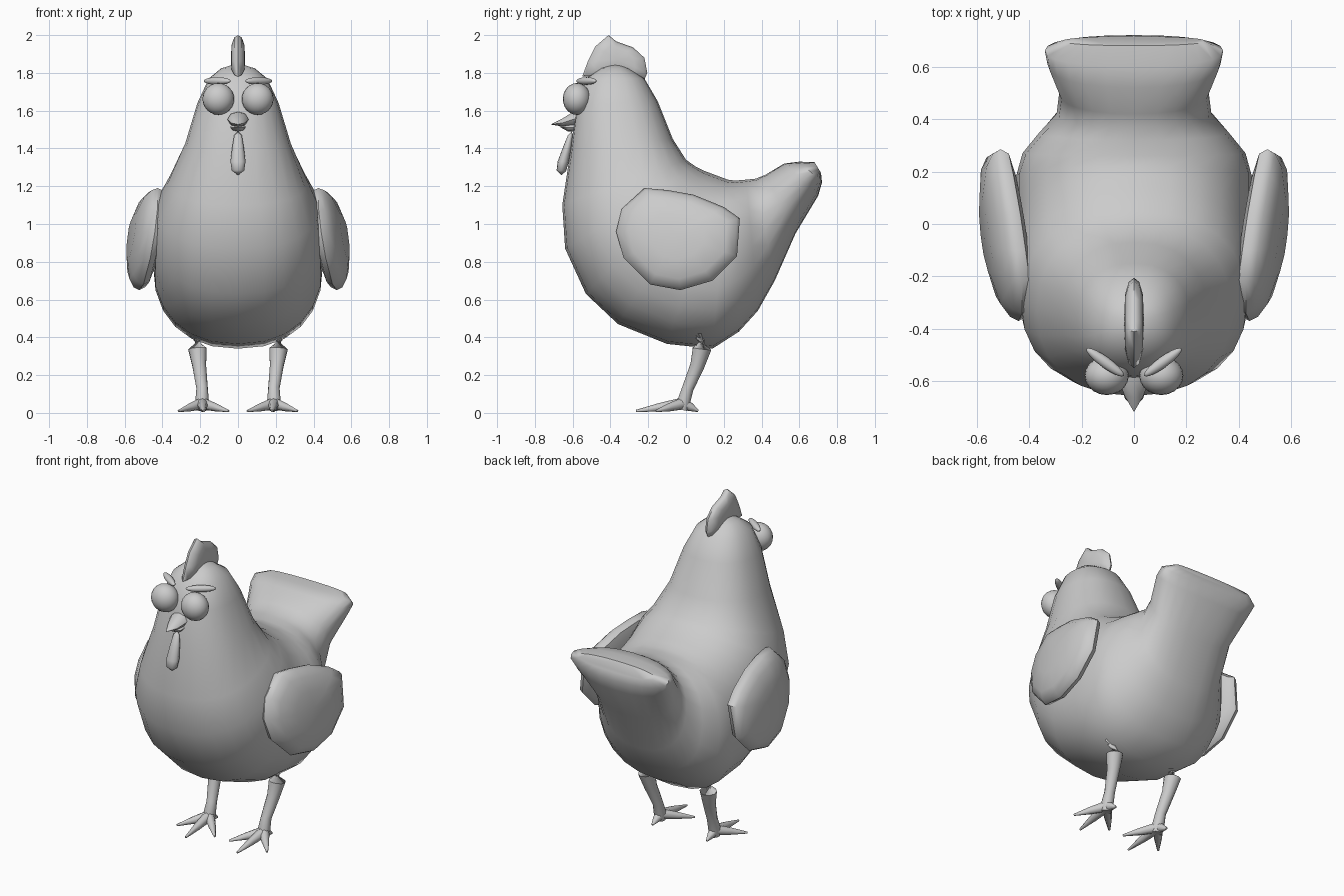
import bpy, bmesh, math
from mathutils import Vector, Matrix

if "Cube" in bpy.data.objects:
    bpy.data.objects.remove(bpy.data.objects["Cube"])


def finish(name, bm, mirror=False, angle=50):
    bmesh.ops.remove_doubles(bm, verts=bm.verts, dist=1e-5)
    bmesh.ops.recalc_face_normals(bm, faces=bm.faces)
    me = bpy.data.meshes.new(name)
    bm.to_mesh(me)
    bm.free()
    for p in me.polygons:
        p.use_smooth = True
    me.set_sharp_from_angle(angle=math.radians(angle))
    ob = bpy.data.objects.new(name, me)
    bpy.context.collection.objects.link(ob)
    if mirror:
        ob.modifiers.new("Mirror", 'MIRROR')
    return ob


def skin(bm, rings):
    """Bridge rings of points; close open ends."""
    vs = [[bm.verts.new(p) for p in r] for r in rings]
    n = len(vs[0])
    for a, b in zip(vs, vs[1:]):
        for i in range(n):
            j = (i + 1) % n
            bm.faces.new((a[i], a[j], b[j], b[i]))
    for ring, pts in ((vs[0], rings[0]), (vs[-1], rings[-1])):
        if (Vector(pts[0]) - Vector(pts[n // 2])).length > 1e-4:
            bm.faces.new(ring)


def power(v, e):
    return math.copysign(abs(v) ** e, v)


def section_loft(name, sections, n=20, exp=2.0, angle=50):
    """Sections: (y, z) one side, (y, z) other side, half width in x."""
    bm = bmesh.new()
    rings = []
    for ya, za, yb, zb, w in sections:
        ring = []
        for i in range(n):
            t = 2 * math.pi * i / n
            c, s = power(math.cos(t), 2 / exp), power(math.sin(t), 2 / exp)
            ring.append((w * s, (ya + yb) / 2 + c * (ya - yb) / 2,
                         (za + zb) / 2 + c * (za - zb) / 2))
        rings.append(ring)
    skin(bm, rings)
    return finish(name, bm, angle=angle)


def lens(name, outline, layers, centre_x, mirror=False):
    """Side outline swollen into a pad; layers are (scale, x offset)."""
    bm = bmesh.new()
    cy = sum(p[0] for p in outline) / len(outline)
    cz = sum(p[1] for p in outline) / len(outline)
    rings = []
    for s, dx in layers:
        pts = [(cy + s * (y - cy), cz + s * (z - cz)) for y, z in outline]
        rings.append([(centre_x(y, z) + dx, y, z) for y, z in pts])
    skin(bm, rings)
    return finish(name, bm, mirror)


def tube(bm, path, n=8):
    """Path of (x, y, z, radius)."""
    pts = [Vector(p[:3]) for p in path]
    rings = []
    for i, p in enumerate(pts):
        d = pts[min(i + 1, len(pts) - 1)] - pts[max(i - 1, 0)]
        q = d.to_track_quat('Z', 'Y')
        r = path[i][3]
        rings.append([p + q @ Vector((r * math.cos(2 * math.pi * k / n),
                                      r * math.sin(2 * math.pi * k / n), 0)) for k in range(n)])
    skin(bm, rings)


def ellipsoid(name, loc, scale, rot_z=0.0):
    bm = bmesh.new()
    m = Matrix.Translation(loc) @ Matrix.Rotation(rot_z, 4, 'Z') @ Matrix.Diagonal((*scale, 1))
    bmesh.ops.create_uvsphere(bm, u_segments=20, v_segments=12, radius=1, matrix=m)
    return finish(name, bm, mirror=True)


# Body: sections sweep from the head, round the belly, out to the tail
section_loft("body", [
    (-.37, 1.852, -.37, 1.852, 0),
    (-.30, 1.822, -.45, 1.825, .09),
    (-.22, 1.77, -.53, 1.77, .155),
    (-.15, 1.65, -.58, 1.63, .215),
    (-.07, 1.45, -.61, 1.40, .28),
    (0, 1.34, -.655, 1.10, .37),
    (.05, 1.305, -.64, .87, .43),
    (.10, 1.28, -.53, .63, .45),
    (.14, 1.265, -.36, .47, .45),
    (.18, 1.25, -.10, .365, .45),
    (.22, 1.235, .14, .34, .45),
    (.26, 1.23, .28, .43, .425),
    (.32, 1.235, .38, .54, .36),
    (.37, 1.24, .47, .70, .295),
    (.42, 1.26, .58, .95, .285),
    (.52, 1.32, .70, 1.15, .33),
    (.60, 1.33, .72, 1.22, .34),
    (.68, 1.328, .715, 1.27, .27)], n=24, exp=2.3)

# Wings
lens("wings",
     [(-.22, 1.19), (-.1, 1.18), (.04, 1.155), (.2, 1.09), (.285, 1.03), (.27, .83),
      (.14, .70), (-.03, .65), (-.19, .68), (-.33, .82), (-.37, .96), (-.34, 1.08)],
     [(0, .09), (.45, .085), (.8, .06), (.95, .03), (1, 0), (.95, -.03), (.7, -.05), (0, -.06)],
     lambda y, z: .485 + .12 * (y + .04) - .14 * (z - .92), mirror=True)

# Comb
lens("comb",
     [(-.55, 1.78), (-.52, 1.86), (-.48, 1.94), (-.41, 2.0), (-.37, 1.967), (-.28, 1.935),
      (-.22, 1.88), (-.205, 1.80), (-.22, 1.765), (-.38, 1.78)],
     [(0, .038), (.6, .034), (.9, .02), (1, 0), (.9, -.02), (.6, -.034), (0, -.038)],
     lambda y, z: 0)

# Eyes and brows
ellipsoid("eyes", (.104, -.578, 1.662), (.084, .074, .084))
ellipsoid("brows", (.11, -.527, 1.757), (.088, .021, .02), math.radians(36))

# Beak
section_loft("upper_beak", [(-.55, 1.60, -.55, 1.52, .05), (-.60, 1.592, -.60, 1.515, .056),
                            (-.66, 1.555, -.65, 1.515, .036), (-.717, 1.527, -.717, 1.527, 0)], n=8)
section_loft("lower_beak", [(-.55, 1.54, -.57, 1.49, .045), (-.62, 1.53, -.625, 1.49, .036),
                            (-.67, 1.515, -.67, 1.515, 0)], n=8)

# Wattle
section_loft("wattle", [(-.605, 1.49, -.605, 1.49, 0), (-.60, 1.47, -.625, 1.47, .02),
                        (-.605, 1.41, -.65, 1.41, .03), (-.62, 1.33, -.68, 1.33, .04),
                        (-.635, 1.28, -.685, 1.285, .033), (-.66, 1.258, -.66, 1.258, 0)], n=12)

# Legs with three front toes and a back spur
bm = bmesh.new()
tube(bm, [(.215, .08, .42, .06), (.215, .085, .34, .05), (.205, .06, .25, .038),
          (.19, .01, .13, .031), (.19, -.012, .06, .036), (.19, -.02, .015, .03)], n=10)
for tip in ((.315, -.16), (.18, -.265), (.05, -.16), (.19, .065)):
    mx, my = .19 + (tip[0] - .19) * .5, -.015 + (tip[1] + .015) * .5
    tube(bm, [(.19, -.015, .05, .032), (mx, my, .03, .022),
              (tip[0], tip[1], .01, .006)])
for v in bm.verts:
    v.co.z = max(v.co.z, 0)
finish("legs", bm, mirror=True)
